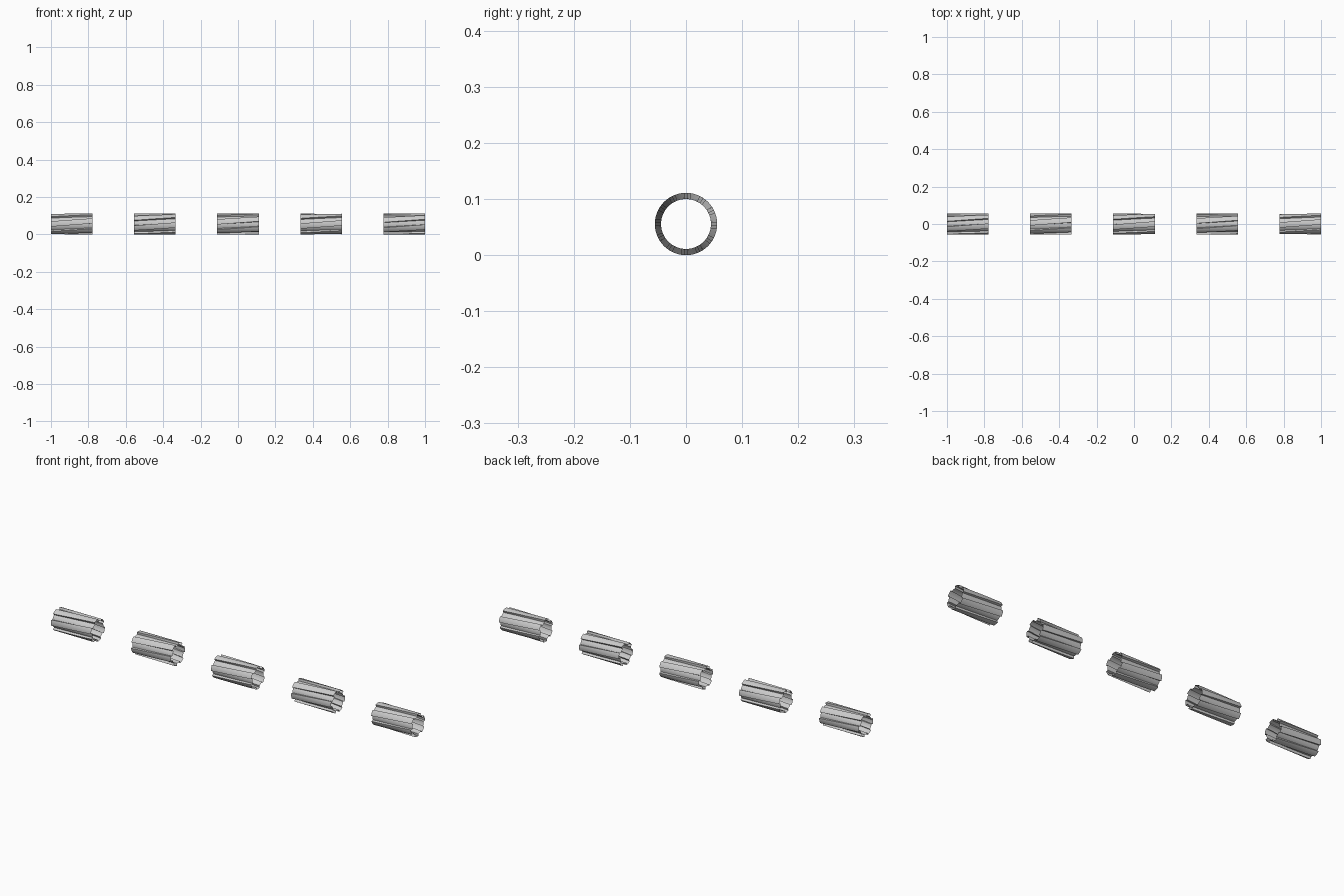
import bpy, bmesh
from math import radians, sin, cos

if "Cube" in bpy.data.objects:
    bpy.data.objects.remove(bpy.data.objects["Cube"])

R_OUT, R_IN = 0.0555, 0.0445   # ridge and groove radii
RIBS = 6                       # ridges around each tube
LENGTH, SPACING = 0.222, 0.4445
TWIST = 36 / SPACING           # degrees of helix per unit along x
RINGS, ARC = 12, 6             # lengthwise steps, segments per arc


def profile():
    """Closed stepped outline as (angle in degrees, radius)."""
    pts = []
    half = 180 / RIBS
    for i in range(RIBS):
        start = i * 2 * half
        for r, a0 in ((R_OUT, start), (R_IN, start + half)):
            pts += [(a0 + half * k / ARC, r) for k in range(ARC + 1)]
    return pts


def twisted_tube(name, cx):
    bm = bmesh.new()
    rings = []
    for s in range(RINGS + 1):
        x = cx - LENGTH / 2 + LENGTH * s / RINGS
        turn = 6 + TWIST * x
        ring = []
        for a, r in profile():
            t = radians(a + turn)
            ring.append(bm.verts.new((x, -r * cos(t), R_OUT + r * sin(t))))
        rings.append(ring)
    n = len(rings[0])
    for a, b in zip(rings, rings[1:]):
        for i in range(n):
            j = (i + 1) % n
            bm.faces.new((a[i], a[j], b[j], b[i]))
    # Open thin shell, faces pointing away from the axis
    bm.normal_update()
    f = max(bm.faces, key=lambda q: q.calc_center_median().z)
    if f.normal.z < 0:
        bmesh.ops.reverse_faces(bm, faces=bm.faces[:])
    me = bpy.data.meshes.new(name)
    bm.to_mesh(me)
    bm.free()
    ob = bpy.data.objects.new(name, me)
    bpy.context.collection.objects.link(ob)
    bpy.ops.object.select_all(action='DESELECT')
    ob.select_set(True)
    bpy.context.view_layer.objects.active = ob
    bpy.ops.object.shade_smooth_by_angle(angle=radians(30))


# Five tube sections in a row, sharing one continuous helix
for i in range(5):
    twisted_tube(f"tube_section_{i + 1}", (i - 2) * SPACING)
